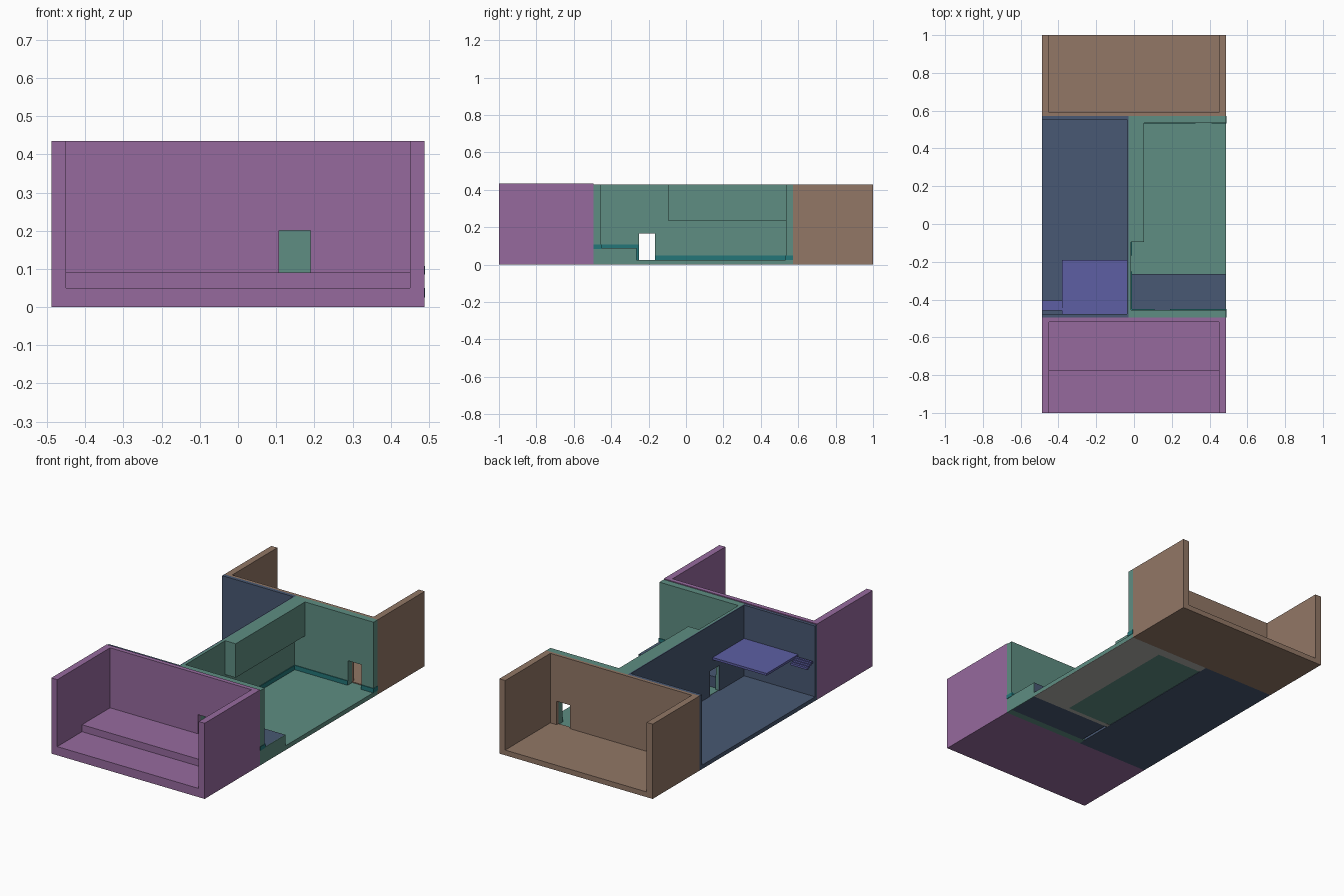
import bpy, bmesh

if "Cube" in bpy.data.objects:
    bpy.data.objects.remove(bpy.data.objects["Cube"])


def lin(c):
    c /= 255
    return c / 12.92 if c <= 0.04045 else ((c + 0.055) / 1.055) ** 2.4


def mat(name, r, g, b):
    m = bpy.data.materials.new(name)
    m.diffuse_color = (lin(r), lin(g), lin(b), 1)
    m.use_nodes = True
    m.node_tree.nodes["Principled BSDF"].inputs["Base Color"].default_value = m.diffuse_color
    return m


PURPLE = mat("purple", 150, 106, 158)
BROWN = mat("brown", 146, 119, 102)
GREEN = mat("sage_green", 94, 141, 130)
NAVY = mat("navy", 72, 88, 115)
BLUE = mat("violet_blue", 93, 95, 164)
TEAL = mat("teal", 36, 118, 120)
GREY = mat("grey", 176, 176, 172)


def boxes(name, material, specs):
    """One object from boxes given as (x0, x1, y0, y1, z0, z1)."""
    bm = bmesh.new()
    for x0, x1, y0, y1, z0, z1 in specs:
        res = bmesh.ops.create_cube(bm, size=1)
        for v in res["verts"]:
            v.co = (x1 if v.co.x > 0 else x0,
                    y1 if v.co.y > 0 else y0,
                    z1 if v.co.z > 0 else z0)
    me = bpy.data.meshes.new(name)
    bm.to_mesh(me)
    bm.free()
    me.materials.append(material)
    ob = bpy.data.objects.new(name, me)
    bpy.context.collection.objects.link(ob)
    return ob


def wall(axis, a0, a1, t0, t1, z0, z1, d0, d1, dz):
    """Boxes for a wall running along axis, with a door d0..d1 up to dz."""
    spans = [(a0, d0, z0, z1), (d1, a1, z0, z1), (d0, d1, dz, z1)]
    if axis == "x":
        return [(p, q, t0, t1, b, c) for p, q, b, c in spans]
    return [(t0, t1, p, q, b, c) for p, q, b, c in spans]


W = 0.488            # half width
H = 0.43             # wall height
F = 0.025            # room floor height
YF, YB = -0.495, 0.573   # ends of the middle rooms
SX0, SX1 = -0.03, -0.015  # spine wall

# front room: open to the front, with a raised rear floor and a door
boxes("front_room_floor", PURPLE, [
    (-W, W, -1, -0.775, 0, 0.05),
    (-W, W, -0.775, YF, 0, 0.09)])
boxes("front_room_side_walls", PURPLE, [
    (-W, -0.45, -1, YF, 0.0, 0.435),
    (0.45, W, -1, YF, 0.0, 0.435)])
boxes("front_room_back_wall", PURPLE,
      wall("x", -W, W, -0.52, YF, 0.09, 0.435, 0.108, 0.19, 0.20))

# rear room: open to the back, with a door
boxes("rear_room_floor", BROWN, [(-W, W, YB, 1, 0, F + 0.005)])
boxes("rear_room_side_walls", BROWN, [
    (-W, -0.45, YB, 1, 0, H), (0.45, W, YB, 1, 0, H)])
boxes("rear_room_inner_wall", BROWN,
      wall("x", -W, W, YB, 0.59, F, H, 0.325, 0.41, 0.165))

# right room: open to the right
boxes("right_room_floor", GREEN, [
    (SX0, W, -0.265, YB, 0.002, F),
    (0.0, 0.26, -0.24, 0.52, 0, 0.004)])
boxes("right_room_underside", GREY, [
    (0.26, W, -0.265, YB, 0, 0.002),
    (SX0, 0.26, 0.52, YB, 0, 0.002),
    (SX0, 0.26, -0.265, -0.24, 0, 0.002)])
boxes("right_room_front_wall", GREEN,
      wall("x", SX0, W, YF, -0.455, 0, H, 0.108, 0.19, 0.20)
      + [(0.108, 0.19, YF, -0.455, 0, 0.09)])
boxes("right_room_back_wall", GREEN,
      wall("x", SX0, W, 0.535, YB, F, H, 0.325, 0.41, 0.165))
boxes("spine_wall", GREEN,
      wall("y", YF, YB, SX0, SX1, F, H, -0.252, -0.167, 0.168))
boxes("overhang", GREEN, [(SX1, 0.052, -0.095, 0.535, 0.235, H)])
boxes("platform", NAVY, [(SX1, W - 0.004, -0.455, -0.265, 0, 0.088)])
boxes("platform_end", GREEN, [(W - 0.004, W, -0.455, -0.265, 0, 0.088)])

# thin skirting trim in the right room
T = 0.004
boxes("skirting", TEAL, [
    (SX1, SX1 + T, -0.167, 0.535, F, 0.05),
    (SX1, 0.325, 0.535 - T, 0.535, F, 0.05),
    (0.41, W, 0.535 - T, 0.535, F, 0.05),
    (W, W + 0.002, 0.535 - T, YB, F, 0.05),
    (SX1, SX1 + T, -0.455, -0.265, 0.088, 0.108),
    (SX1, 0.108, -0.455, -0.455 + T, 0.088, 0.108),
    (0.19, W, -0.455, -0.455 + T, 0.088, 0.108),
    (W, W + 0.002, YF, -0.455 + T, 0.085, 0.108),
    (SX1, SX1 + T, -0.265, -0.252, F, 0.108)])

# left room: open to the left
NX = -0.036
boxes("left_room_floor", NAVY, [(-W, SX0, YF, YB, 0, F - 0.002)])
boxes("left_room_end_walls", NAVY, [
    (-W, SX0, YF, -0.477, 0, H), (-W, SX0, 0.553, YB, 0, H)])
boxes("left_room_inner_wall", NAVY,
      wall("y", -0.477, 0.553, NX, SX0, F - 0.002, H, -0.252, -0.167, 0.168))

# loft deck and its small flight of steps
boxes("loft_deck", BLUE, [(-0.38, NX, -0.477, -0.19, 0.225, 0.238)])
boxes("loft_steps", BLUE, [
    (-0.486, -0.38, -0.458 + i * 0.013, -0.445 + i * 0.013,
     0.222 - i * 0.006, 0.234 - i * 0.006) for i in range(4)])
